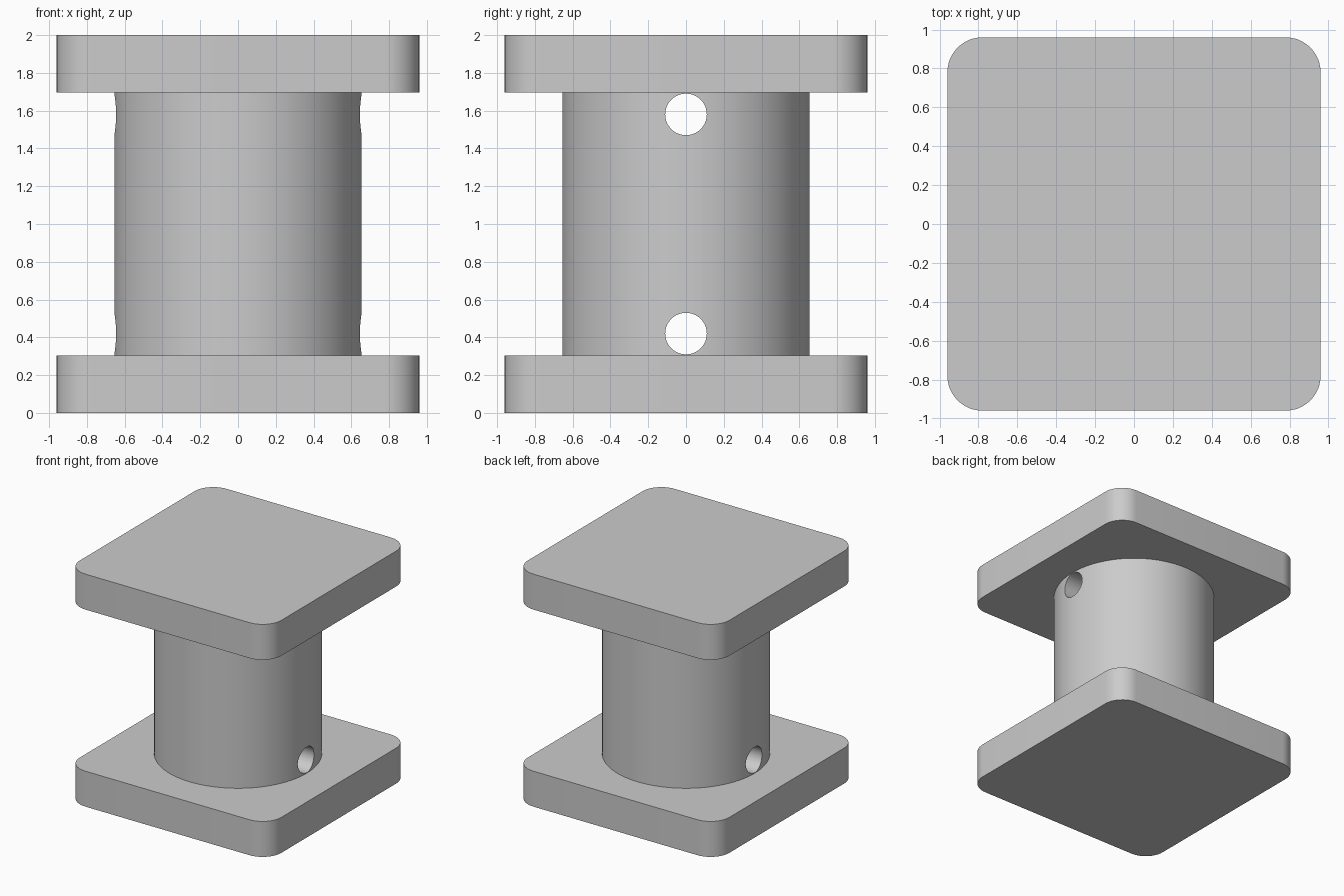
import bpy
import bmesh
from math import cos, sin, pi, radians

cube = bpy.data.objects.get("Cube")
if cube:
    bpy.data.objects.remove(cube, do_unlink=True)

HALF = 0.96          # half width of a plate
CORNER = 0.18        # plate corner radius
THICK = 0.305        # plate thickness
HEIGHT = 2.0
BARREL_R = 0.655
HOLE_R = 0.11
HOLE_GAP = 0.115     # hole centre to the nearest plate

grey = bpy.data.materials.new("light grey")
grey.use_nodes = True
grey.diffuse_color = (0.6, 0.6, 0.6, 1)
grey.node_tree.nodes["Principled BSDF"].inputs["Base Color"].default_value = grey.diffuse_color


def prism(name, outline, z0, z1):
    """Extrude a closed xy outline from z0 to z1."""
    bm = bmesh.new()
    base = bm.faces.new([bm.verts.new((x, y, z0)) for x, y in outline])
    top = bmesh.ops.extrude_face_region(bm, geom=[base])["geom"]
    for v in top:
        if isinstance(v, bmesh.types.BMVert):
            v.co.z = z1
    bmesh.ops.recalc_face_normals(bm, faces=bm.faces)
    mesh = bpy.data.meshes.new(name)
    bm.to_mesh(mesh)
    bm.free()
    mesh.materials.append(grey)
    obj = bpy.data.objects.new(name, mesh)
    bpy.context.collection.objects.link(obj)
    return obj


def circle(r, n):
    return [(r * cos(2 * pi * i / n), r * sin(2 * pi * i / n)) for i in range(n)]


def rounded_square(half, r, steps=12):
    c = half - r
    points = []
    for k, (sx, sy) in enumerate([(1, 1), (-1, 1), (-1, -1), (1, -1)]):
        for i in range(steps + 1):
            a = (k + i / steps) * pi / 2
            points.append((sx * c + r * cos(a), sy * c + r * sin(a)))
    return points


# End plates
plate = rounded_square(HALF, CORNER)
parts = [prism("bottom_plate", plate, 0, THICK),
         prism("top_plate", plate, HEIGHT - THICK, HEIGHT)]

# Barrel between the plates
barrel = prism("barrel", circle(BARREL_R, 96), THICK, HEIGHT - THICK)
parts.append(barrel)

# Cross holes drilled through the barrel along x
for name, z in (("lower", THICK + HOLE_GAP), ("upper", HEIGHT - THICK - HOLE_GAP)):
    drill = prism(name + "_hole_cutter", circle(HOLE_R, 48), -1, 1)
    drill.rotation_euler.y = radians(90)
    drill.location.z = z
    drill.hide_render = True
    drill.hide_set(True)
    cut = barrel.modifiers.new(name + "_hole", 'BOOLEAN')
    cut.operation = 'DIFFERENCE'
    cut.solver = 'EXACT'
    cut.object = drill

# Bake the holes and remove the cutters
bpy.context.view_layer.update()
evaluated = barrel.evaluated_get(bpy.context.evaluated_depsgraph_get())
drilled = bpy.data.meshes.new_from_object(evaluated)
cutters = [m.object for m in barrel.modifiers]
barrel.modifiers.clear()
barrel.data = drilled
for c in cutters:
    bpy.data.objects.remove(c, do_unlink=True)

# Smooth curved sides, sharp rims
bpy.ops.object.select_all(action='DESELECT')
for p in parts:
    p.select_set(True)
bpy.context.view_layer.objects.active = barrel
bpy.ops.object.shade_smooth_by_angle(angle=radians(30))
